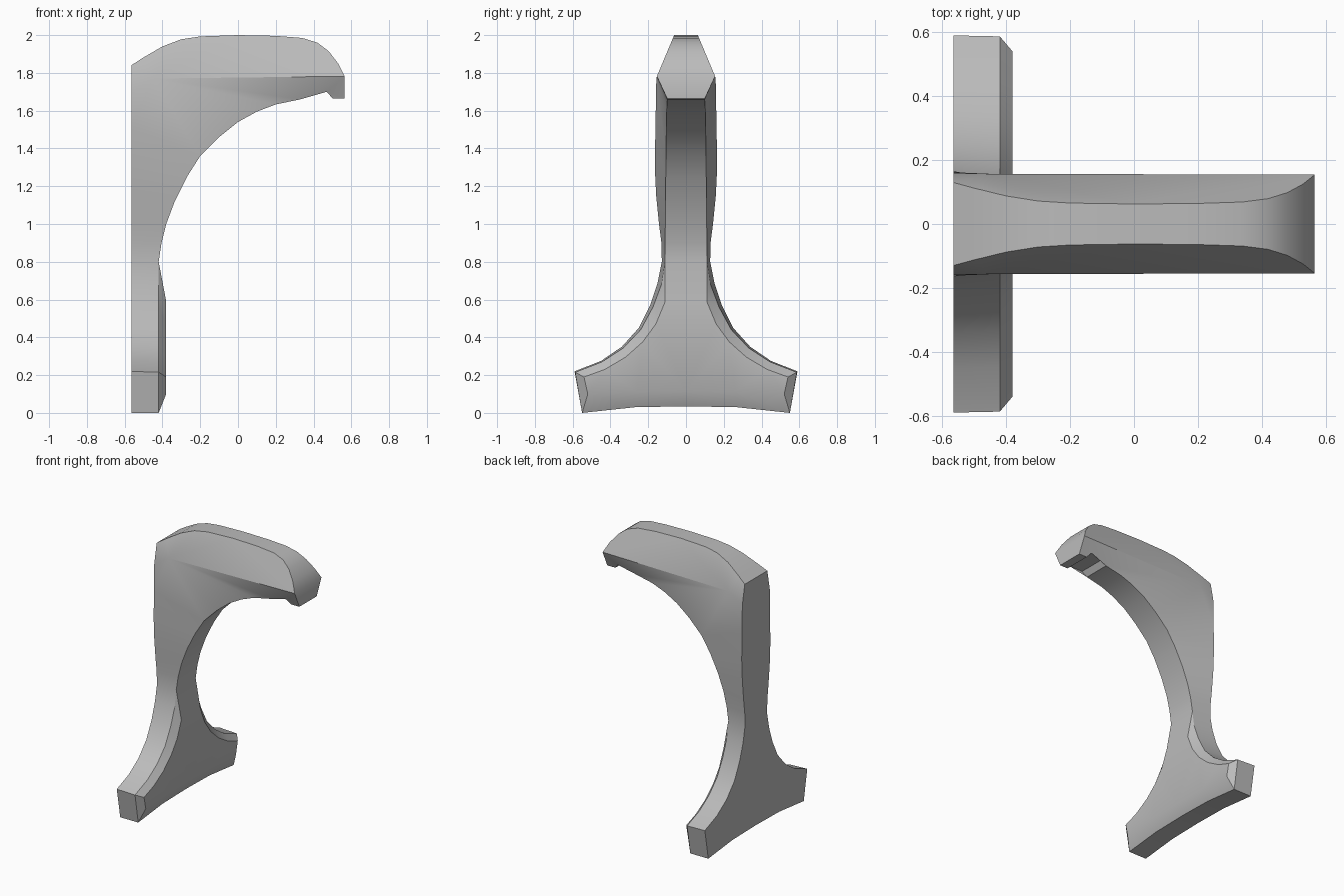
import bpy, bmesh, math

if "Cube" in bpy.data.objects:
    bpy.data.objects.remove(bpy.data.objects["Cube"])

BACK, MID, FRONT = -0.565, -0.42, -0.38
bm = bmesh.new()


def flip(p):
    return (p[0], -p[1], p[2])


def face(points):
    bm.faces.new([bm.verts.new(p) for p in points])


def both(*points):
    """Face on the left side and its mirror image."""
    face(points)
    face([flip(p) for p in reversed(points)])


def across(chain):
    """Strip joining a chain of points to its mirror image."""
    for a, b in zip(chain, chain[1:]):
        face([a, b, flip(b), flip(a)])


def loft(a, b):
    """Side strip between two chains of equal length."""
    for i in range(len(a) - 1):
        both(a[i], a[i + 1], b[i + 1], b[i])


def cap_width(z):
    return 0.155 - (z - 1.78) * 0.42


# Rear outline: foot end, flared leg, then the upright (y, z)
rear = [(BACK, y, z) for y, z in [
    (.55, 0), (.59, .22), (.45, .275), (.34, .35), (.25, .45), (.19, .57),
    (.15, .69), (.128, .8), (.13, .9), (.143, 1), (.158, 1.15), (.165, 1.3),
    (.162, 1.5), (.158, 1.7)]]

# Foot edge where the chamfer begins
foot_edge = [(MID, y, z) for y, z in [
    (.55, 0), (.587, .215), (.445, .27), (.333, .343), (.24, .44),
    (.175, .56), (.13, .68)]]

# Inner arch edge (x, z), narrowing slightly toward the arm
arch = [(x, .112 - .012 * i / 10, z) for i, (x, z) in enumerate([
    (MID, .8), (-.405, .9), (-.38, 1), (-.335, 1.12), (-.27, 1.25),
    (-.2, 1.36), (-.1, 1.46), (0, 1.54), (.1, 1.595), (.2, 1.633),
    (.33, 1.66)])]

# Raised foot panel
panel = [(FRONT, y, z) for y, z in [
    (.52, .1), (.54, .19), (.43, .23), (.32, .295), (.23, .375),
    (.16, .47), (.11, .59)]]

# Top profile of the arm (x, z)
top = [(x, cap_width(z), z) for x, z in [
    (BACK, 1.84), (-.5, 1.882), (-.4, 1.94), (-.3, 1.978), (-.2, 1.993),
    (0, 2), (.2, 1.996), (.34, 1.985), (.42, 1.96), (.48, 1.915),
    (.53, 1.85), (.565, 1.782)]]
tip = top[-1]
ridge_start = (-.45, .157, 1.77)

# Notched underside of the arm tip
notch = [arch[-1], (.36, .115, 1.7), (.47, .115, 1.7), (.5, .1, 1.665),
         (.565, .1, 1.665)]

# Arched underside of the foot
rear_base = [rear[0], (BACK, .27, .03), (BACK, 0, .035)]
mid_base = [foot_edge[0], (MID, .27, .03), (MID, 0, .035)]
panel_base = [panel[0], (FRONT, .26, .112), (FRONT, 0, .115)]
loft(rear_base, mid_base)
loft(mid_base, panel_base)

# Flat back and foot panel, each as one polygon
outline = rear + [top[0]]
face(outline + [flip(p) for p in reversed(outline)]
     + [flip(rear_base[1]), rear_base[2], rear_base[1]])
face(panel + [flip(p) for p in reversed(panel)]
     + [flip(panel_base[1]), panel_base[2], panel_base[1]])

# Leg sides, chamfers and upright sides
edge = foot_edge + arch
loft(rear[:13], edge[:13])
loft(foot_edge, panel)
both(foot_edge[-1], arch[0], panel[-1])

# Shoulder fan where the upright turns into the arm
both(ridge_start, rear[12], rear[13])
both(ridge_start, rear[13], top[0])
both(ridge_start, rear[12], edge[12])
for a, b in zip(edge[12:], edge[13:]):
    both(ridge_start, a, b)

# Arm sides above and below the ridge
both(ridge_start, tip, *reversed(top[:-1]))
both(ridge_start, arch[-1], tip)
both(tip, *notch)

# Surfaces running across the width
across([panel[-1]] + arch)
across(notch + [tip])
across(top)

bmesh.ops.remove_doubles(bm, verts=bm.verts[:], dist=0.0005)
bmesh.ops.triangulate(bm, faces=[f for f in bm.faces if len(f.verts) > 4])
bmesh.ops.recalc_face_normals(bm, faces=bm.faces[:])

mesh = bpy.data.meshes.new("bracket")
bm.to_mesh(mesh)
bm.free()
bracket = bpy.data.objects.new("bracket", mesh)
bpy.context.collection.objects.link(bracket)

# Plain grey finish
grey = bpy.data.materials.new("plain grey")
grey.use_nodes = True
color = (0.5, 0.5, 0.5, 1)
grey.diffuse_color = color
for node in grey.node_tree.nodes:
    if node.type == "BSDF_PRINCIPLED":
        node.inputs["Base Color"].default_value = color
mesh.materials.append(grey)

bpy.context.view_layer.objects.active = bracket
bracket.select_set(True)
bpy.ops.object.shade_smooth_by_angle(angle=math.radians(28))
